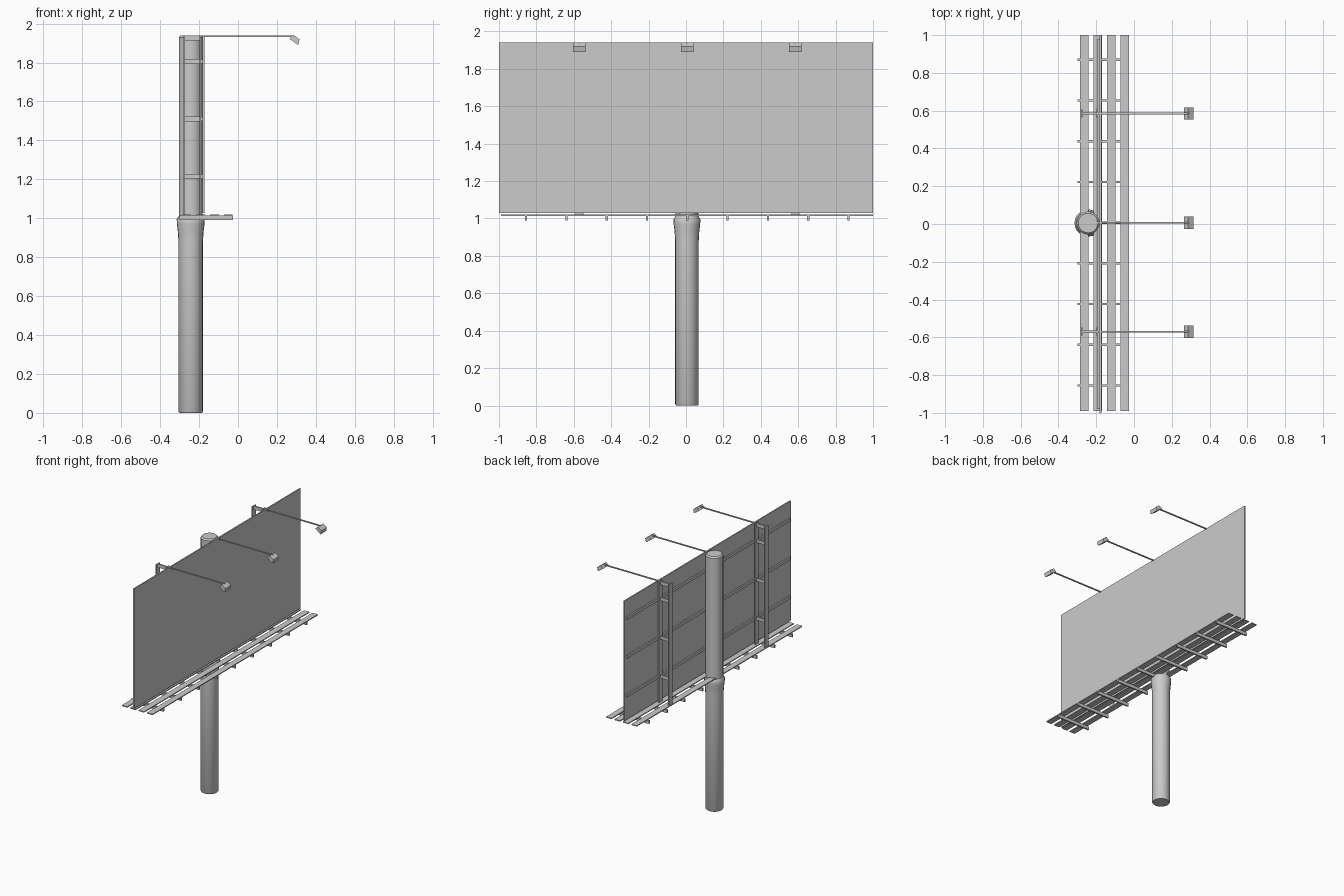
import bpy
import bmesh
import math

cube = bpy.data.objects.get("Cube")
if cube:
    bpy.data.objects.remove(cube, do_unlink=True)

# Single painted-steel colour
GREY = (0.6, 0.6, 0.6, 1.0)
steel = bpy.data.materials.new("light_grey_steel")
steel.use_nodes = True
steel.diffuse_color = GREY
steel.node_tree.nodes["Principled BSDF"].inputs["Base Color"].default_value = GREY


def finish(name, bm):
    bmesh.ops.recalc_face_normals(bm, faces=bm.faces)
    mesh = bpy.data.meshes.new(name)
    bm.to_mesh(mesh)
    bm.free()
    mesh.materials.append(steel)
    obj = bpy.data.objects.new(name, mesh)
    bpy.context.collection.objects.link(obj)
    return obj


def box(name, x, y, z):
    """Box from (min, max) ranges on each axis."""
    bm = bmesh.new()
    bmesh.ops.create_cube(bm, size=1)
    for v in bm.verts:
        v.co = [r[0] + (c + 0.5) * (r[1] - r[0]) for r, c in zip((x, y, z), v.co)]
    return finish(name, bm)


def around(centre, width):
    return (centre - width / 2, centre + width / 2)


def lathe(name, profile, x, y, sides=20):
    """Revolve a (radius, height) profile about a vertical axis."""
    bm = bmesh.new()
    rings = []
    for r, z in profile:
        rings.append([bm.verts.new((x + r * math.cos(math.tau * i / sides),
                                    y + r * math.sin(math.tau * i / sides), z))
                      for i in range(sides)])
    for a, b in zip(rings, rings[1:]):
        for i in range(sides):
            j = (i + 1) % sides
            bm.faces.new((a[i], a[j], b[j], b[i]))
    bm.faces.new(rings[0])
    bm.faces.new(rings[-1])
    obj = finish(name, bm)
    bpy.ops.object.select_all(action="DESELECT")
    obj.select_set(True)
    bpy.context.view_layer.objects.active = obj
    bpy.ops.object.shade_smooth_by_angle(angle=math.radians(40))
    return obj


def prism(name, profile, y):
    """Extrude an (x, z) profile along y."""
    bm = bmesh.new()
    ends = [[bm.verts.new((px, py, pz)) for px, pz in profile] for py in y]
    for end in ends:
        bm.faces.new(end)
    n = len(profile)
    for i in range(n):
        j = (i + 1) % n
        bm.faces.new((ends[0][i], ends[0][j], ends[1][j], ends[1][i]))
    return finish(name, bm)


POLE_X, POLE_Y = -0.243, 0.005
TOP = 1.94

# Pole: lower shaft with flared collar, and upper shaft behind the panel
lathe("lower_pole", [(0.058, 0), (0.063, 0.008), (0.063, 0.88), (0.066, 0.93),
                     (0.071, 0.97), (0.072, 0.995), (0.063, 1.01)], POLE_X, POLE_Y)
lathe("upper_pole", [(0.061, 1.0), (0.061, 1.93), (0.052, TOP)], POLE_X, POLE_Y)

# Display panel and the rails on its back
box("display_panel", (-0.182, -0.172), (-1, 1), (1.028, TOP))
RAIL_HEIGHTS = (1.215, 1.51, 1.805)
for i, z in enumerate(RAIL_HEIGHTS):
    box(f"back_rail_{i + 1}", (-0.192, -0.18), (-0.98, 0.98), around(z, 0.022))

# Catwalk: long planks on cross beams
for i in range(4):
    box(f"catwalk_plank_{i + 1}", around(-0.263 + i * 0.071, 0.045),
        (-0.99, 1), (1.013, 1.02))
for i in range(9):
    box(f"cross_beam_{i + 1}", (-0.3, -0.026), around(0.007 + (i - 4) * 0.2155, 0.012),
        (0.99, 1.014))

# Ladder-like trusses behind the panel
for side, y in (("right", -0.57), ("left", 0.585)):
    for part, x in (("back", -0.277), ("front", -0.194)):
        box(f"{side}_truss_{part}_post", around(x, 0.007), around(y, 0.042), (1.02, TOP))
    for i, z in enumerate(RAIL_HEIGHTS + (1.925,)):
        box(f"{side}_truss_rung_{i + 1}", (-0.277, -0.194), around(y, 0.012),
            around(z, 0.024))

# Floodlights on long arms
LAMP = [(0.264, 1.922), (0.285, 1.942), (0.316, 1.919), (0.309, 1.89)]
for side, y, start in (("right", -0.57, -0.277), ("middle", 0.007, -0.243),
                       ("left", 0.585, -0.277)):
    box(f"{side}_lamp_arm", (start, 0.29), around(y, 0.008), (1.932, TOP))
    prism(f"{side}_lamp", LAMP, around(y, 0.066))
